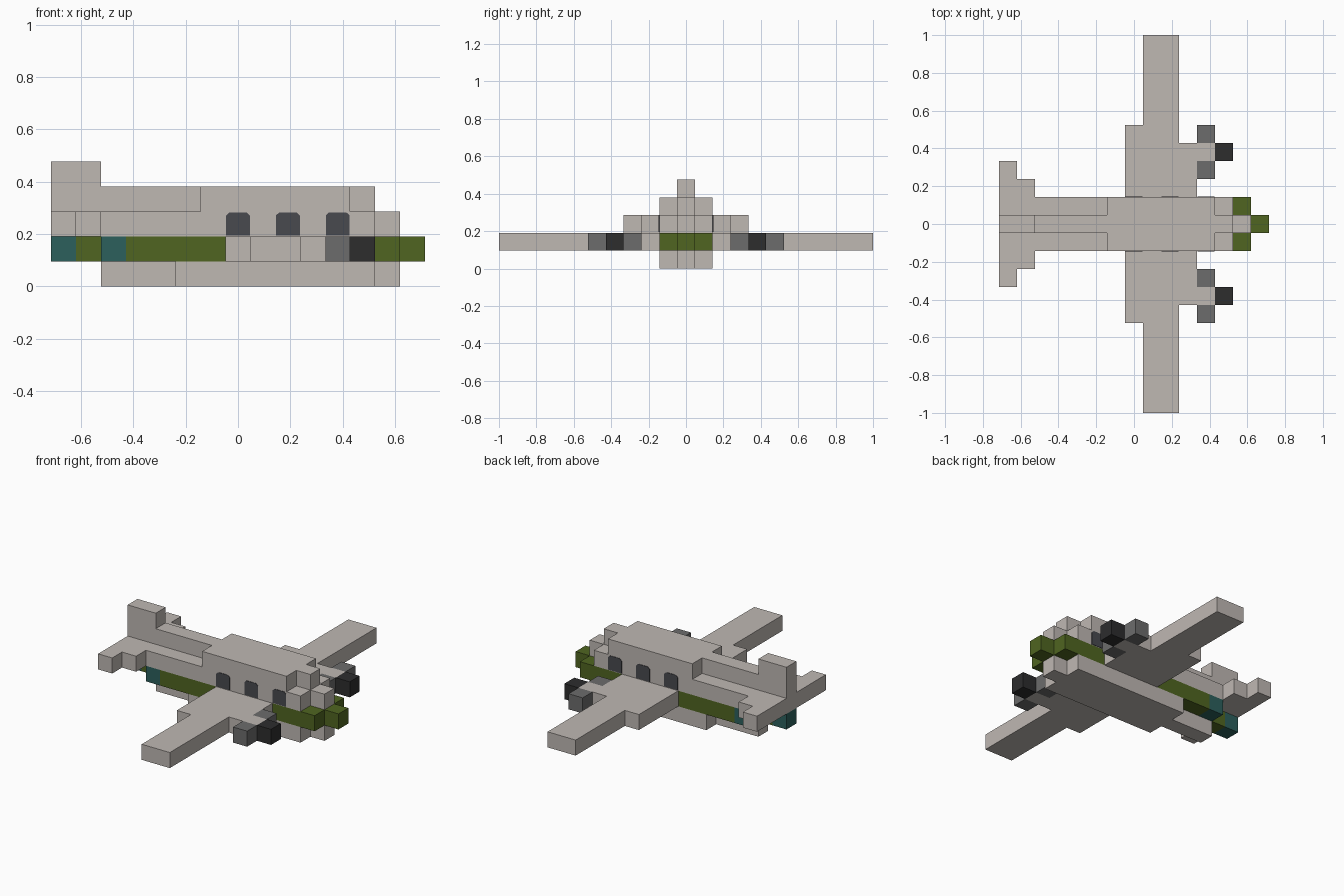
import bpy
import bmesh

cube = bpy.data.objects.get("Cube")
if cube:
    bpy.data.objects.remove(cube, do_unlink=True)

U = 2 / 21  # one block


def make_material(name, r, g, b):
    mat = bpy.data.materials.new(name)
    mat.diffuse_color = (r, g, b, 1)
    mat.use_nodes = True
    for node in mat.node_tree.nodes:
        if node.type == 'BSDF_PRINCIPLED':
            node.inputs["Base Color"].default_value = (r, g, b, 1)
            node.inputs["Roughness"].default_value = 0.8
    return mat


BODY = make_material("warm_grey", 0.52, 0.48, 0.45)
GREEN = make_material("olive_green", 0.08, 0.13, 0.015)
TEAL = make_material("dark_teal", 0.025, 0.117, 0.107)
BLADE = make_material("mid_grey", 0.15, 0.15, 0.15)
HUB = make_material("near_black", 0.026, 0.026, 0.027)
GLASS = make_material("window_grey", 0.065, 0.067, 0.078)


def prism(name, outline, offset, mat):
    """Extrude a closed 3D outline (in blocks) along an offset (in blocks)."""
    bm = bmesh.new()
    face = bm.faces.new([bm.verts.new([c * U for c in p]) for p in outline])
    geom = bmesh.ops.extrude_face_region(bm, geom=[face])["geom"]
    verts = [g for g in geom if isinstance(g, bmesh.types.BMVert)]
    bmesh.ops.translate(bm, vec=[c * U for c in offset], verts=verts)
    bmesh.ops.recalc_face_normals(bm, faces=bm.faces)
    mesh = bpy.data.meshes.new(name)
    bm.to_mesh(mesh)
    bm.free()
    mesh.materials.append(mat)
    obj = bpy.data.objects.new(name, mesh)
    bpy.context.collection.objects.link(obj)
    return obj


def slab(name, half, level, mat):
    """One-block layer whose half plan (x, y) is mirrored across the centreline."""
    plan = half + [(x, -y) for x, y in reversed(half)]
    return prism(name, [(x, y, level) for x, y in plan], (0, 0, 1), mat)


def box(name, x0, x1, y0, y1, level, mat):
    plan = [(x0, y0), (x1, y0), (x1, y1), (x0, y1)]
    return prism(name, [(x, y, level) for x, y in plan], (0, 0, 1), mat)


# Fuselage layers, from keel to roof
slab("keel", [(-5.5, .5), (-2.5, .5), (-2.5, 1.5), (5.5, 1.5), (5.5, .5), (6.5, .5)], 0, BODY)
slab("belly_band", [(-4.5, .5), (-4.5, 1.5), (6.5, 1.5), (6.5, .5), (7.5, .5)], 1, GREEN)
slab("cabin_and_tailplane", [(-7.5, 3.5), (-6.5, 3.5), (-6.5, 2.5), (-5.5, 2.5), (-5.5, 1.5),
                             (5.5, 1.5), (5.5, .5), (6.5, .5)], 2, BODY)
slab("roof", [(-7.5, .5), (-1.5, .5), (-1.5, 1.5), (4.5, 1.5), (4.5, .5), (5.5, .5)], 3, BODY)
slab("tail_fin", [(-7.5, .5), (-5.5, .5)], 4, BODY)

# Rear belly blocks
slab("tail_belly", [(-6.5, .5), (-4.5, .5)], 1, GREEN)
slab("tail_tip", [(-7.5, .5), (-6.5, .5)], 1, TEAL)

# Parts repeated on each side
wing_plan = [(-.5, 1.5), (-.5, 5.5), (.5, 5.5), (.5, 10.5), (2.5, 10.5), (2.5, 4.5),
             (4.5, 4.5), (4.5, 3.5), (3.5, 3.5), (3.5, 1.5)]
window_shape = [(-.48, .04), (.48, .04), (.48, .84), (.34, .97), (-.34, .97), (-.48, .84)]
for side, s in (("front", -1), ("back", 1)):
    prism(f"{side}_wing", [(x, s * y, 1) for x, y in wing_plan], (0, 0, 1), BODY)
    box(f"{side}_band_patch", -5.5, -4.5, s * .5, s * 1.5, 1, TEAL)
    box(f"{side}_propeller_hub", 4.5, 5.5, s * 3.5, s * 4.5, 1, HUB)
    box(f"{side}_propeller_inner_blade", 3.5, 4.5, s * 2.5, s * 3.5, 1, BLADE)
    box(f"{side}_propeller_outer_blade", 3.5, 4.5, s * 4.5, s * 5.5, 1, BLADE)
    for i in range(3):
        prism(f"{side}_window_{i + 1}", [(2 * i + x, s * 1.48, 2 + z) for x, z in window_shape],
              (0, s * .05, 0), GLASS)
